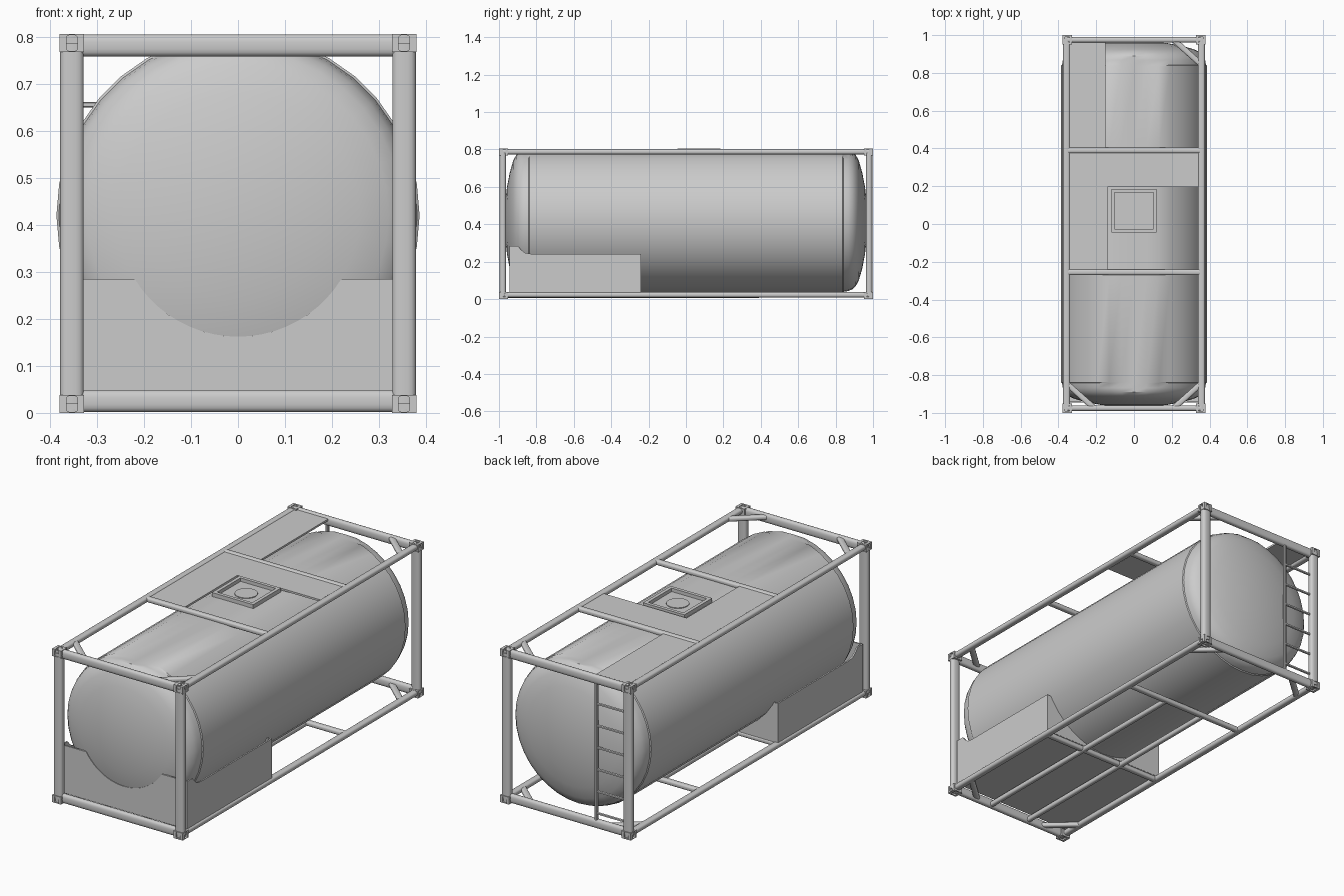
import bpy, bmesh, math
from mathutils import Vector, Matrix

if "Cube" in bpy.data.objects:
    bpy.data.objects.remove(bpy.data.objects["Cube"])


def finish(name, bm, smooth=True):
    bmesh.ops.recalc_face_normals(bm, faces=bm.faces)
    me = bpy.data.meshes.new(name)
    bm.to_mesh(me)
    bm.free()
    ob = bpy.data.objects.new(name, me)
    bpy.context.collection.objects.link(ob)
    if smooth:
        bpy.ops.object.select_all(action='DESELECT')
        bpy.context.view_layer.objects.active = ob
        ob.select_set(True)
        bpy.ops.object.shade_smooth_by_angle(angle=math.radians(35))
    return ob


def box(name, lo, hi):
    bm = bmesh.new()
    bmesh.ops.create_cube(bm, size=1)
    for v in bm.verts:
        v.co = [(a + b) / 2 + c * (b - a) for a, b, c in zip(lo, hi, v.co)]
    return finish(name, bm, False)


def bar(name, p, q, w, h, seg=20):
    """Rounded tube from p to q; w is its sideways size, h its other size."""
    p, q = Vector(p), Vector(q)
    d = (q - p).normalized()
    up = Vector((0, 1, 0)) if abs(d.z) > 0.9 else Vector((0, 0, 1))
    side = up.cross(d).normalized()
    rings = []
    bm = bmesh.new()
    for c in (p, q):
        ring = []
        for i in range(seg):
            a = 2 * math.pi * i / seg
            x, y = math.cos(a), math.sin(a)
            k = (abs(x) ** 3 + abs(y) ** 3) ** (-1 / 3)   # slightly squared
            ring.append(bm.verts.new(c + side * x * k * w / 2 + up * y * k * h / 2))
        rings.append(ring)
    for i in range(seg):
        j = (i + 1) % seg
        bm.faces.new((rings[0][i], rings[0][j], rings[1][j], rings[1][i]))
    for r in rings:
        bm.faces.new(r)
    return finish(name, bm)


def prism(name, pts, axis, a, b):
    """Extrude a closed 2D outline along x (pts = y,z) or y (pts = x,z)."""
    bm = bmesh.new()
    place = (lambda p, d: (d, p[0], p[1])) if axis == 'x' else (lambda p, d: (p[0], d, p[1]))
    ends = [[bm.verts.new(place(p, d)) for p in pts] for d in (a, b)]
    for ring in ends:
        bm.faces.new(ring)
    for i in range(len(pts)):
        bm.faces.new((ends[0][i - 1], ends[0][i], ends[1][i], ends[1][i - 1]))
    return finish(name, bm)


def arc(r, zc, a0, a1, n=20):
    angles = [math.radians(a0 + (a1 - a0) * i / n) for i in range(n + 1)]
    return [(r * math.cos(a), zc + r * math.sin(a)) for a in angles]


# Tank: lathed shell with domed ends and a flattened top
R, ZC, FLAT = 0.386, 0.42, 0.784
half = [(0.0, 0.970), (0.09, 0.967), (0.18, 0.957), (0.258, 0.942), (0.32, 0.924), (0.35, 0.908),
        (0.368, 0.889), (0.377, 0.868), (0.381, 0.842), (R, 0.838)]
profile = [(r, -y) for r, y in half] + [(R, -0.27), (R, 0.4)] + [(r, y) for r, y in reversed(half)]
bm = bmesh.new()
vs = [bm.verts.new((0, y, r)) for r, y in profile]
es = [bm.edges.new(e) for e in zip(vs, vs[1:])]
bmesh.ops.spin(bm, geom=vs + es, cent=(0, 0, 0), axis=(0, 1, 0), angle=2 * math.pi, steps=36)
bmesh.ops.remove_doubles(bm, verts=bm.verts, dist=1e-5)
for v in bm.verts:
    v.co.z = min(v.co.z + ZC, FLAT)
finish("tank_shell", bm)

# Frame: posts, rails and corner castings
X, Y = 0.353, 0.979
for sx in (-1, 1):
    for z in (0.023, 0.788):
        bar("side_rail", (sx * 0.357, -Y, z), (sx * 0.357, Y, z), 0.036, 0.028)
    for sy in (-1, 1):
        bar("corner_post", (sx * X, sy * Y, 0.02), (sx * X, sy * Y, 0.785), 0.05, 0.034)
        for z in (0.019, 0.786):
            bm = bmesh.new()
            bmesh.ops.create_cube(bm, size=1, matrix=Matrix.Translation((sx * X, sy * 0.9755, z))
                                  @ Matrix.Diagonal((0.052, 0.049, 0.038, 1)))
            bm.normal_update()
            zs = -1 if z < 0.4 else 1
            outer = [f for f in bm.faces if f.normal.dot(Vector((sx, sy, zs))) > 0.5]
            bmesh.ops.inset_individual(bm, faces=outer, thickness=0.011, depth=0)
            # Oval pocket in each outer face
            spots = [(f.calc_center_median(), f.normal.copy()) for f in outer]
            corners = []
            for f, (c, n) in zip(outer, spots):
                tall = (0.65, 0.65, 1.5) if abs(n.z) < 0.5 else (0.65, 1, 1)
                for v in f.verts:
                    v.co = c + Vector([a * b for a, b in zip(v.co - c, tall)])
                corners += list(f.verts)
            bmesh.ops.bevel(bm, geom=corners, offset=0.006, segments=3, profile=0.5, affect='VERTICES')
            for c, n in spots:
                f = min(bm.faces, key=lambda g: (g.calc_center_bounds() - c).length)
                moved = bmesh.ops.extrude_discrete_faces(bm, faces=[f])['faces'][0]
                bmesh.ops.translate(bm, verts=moved.verts, vec=n * -0.008)
            finish("corner_casting", bm)
for sy in (-1, 1):
    for z in (0.025, 0.781):
        bar("end_rail", (-X, sy * 0.975, z), (X, sy * 0.975, z), 0.03, 0.046)

# Cross bars, underframe and corner braces
for y in (-0.255, 0.39):
    bar("top_cross_bar", (-0.35, y, 0.79), (0.35, y, 0.79), 0.03, 0.026)
    bar("bottom_cross_bar", (-0.35, y, 0.022), (0.35, y, 0.022), 0.03, 0.026)
for x in (-0.12, 0.12):
    bar("bottom_long_beam", (x, -0.97, 0.018), (x, 0.39, 0.018), 0.026, 0.026)
for sx in (-1, 1):
    for sy in (-1, 1):
        for z in (0.022, 0.787):
            if (sx, sy, z) != (-1, 1, 0.787):
                bar("corner_brace", (sx * 0.35, sy * 0.85, z), (sx * 0.21, sy * 0.975, z), 0.03, 0.024)

# Front skirt: end plate wrapped round the dome, side, rear and floor plates
plate = ([(-0.36, 0.035), (0.36, 0.035), (0.36, 0.285), (0.221, 0.285)]
         + arc(0.258, ZC, -31.6, -148.4) + [(-0.221, 0.285), (-0.36, 0.285)])
prism("front_skirt", plate, 'y', -0.945, -0.937)
side = [(-0.945, 0.035), (-0.24, 0.035), (-0.24, 0.242), (-0.83, 0.242), (-0.86, 0.247),
        (-0.88, 0.262), (-0.90, 0.285), (-0.945, 0.285)]
for s in (-1, 1):
    prism("side_skirt", side, 'x', s * 0.358, s * 0.366)
    rear = [(0.36, 0.035), (0.36, 0.242)] + arc(0.383, ZC, -28, -80, 10) + [(0.06, 0.035)]
    prism("rear_skirt", [(s * x, z) for x, z in rear], 'y', -0.248, -0.241)
box("skirt_floor", (-0.36, -0.94, 0.033), (0.36, -0.242, 0.038))

# Walkway plates
box("walkway_middle", (-0.345, -0.245, 0.787), (-0.14, 0.385, 0.797))
box("walkway_rear", (-0.345, 0.395, 0.787), (-0.15, 0.97, 0.797))
box("walkway_cross", (-0.14, 0.195, 0.787), (0.345, 0.385, 0.797))

# Manhole tray with round lid
x0, x1, y0, y1, t = -0.12, 0.12, -0.045, 0.185, 0.018
for lo, hi in (((x0, y0), (x1, y0 + t)), ((x0, y1 - t), (x1, y1)),
               ((x0, y0 + t), (x0 + t, y1 - t)), ((x1 - t, y0 + t), (x1, y1 - t))):
    box("manhole_rim", (*lo, 0.755), (*hi, 0.804))
box("manhole_floor", (x0 + t, y0 + t, 0.76), (x1 - t, y1 - t, 0.786))
bm = bmesh.new()
bmesh.ops.create_cone(bm, cap_ends=True, segments=40, radius1=0.055, radius2=0.055, depth=0.02,
                      matrix=Matrix.Translation((0, 0.068, 0.780)))
finish("manhole_lid", bm)

# Rear ladder
bar("ladder_rail", (-0.165, 0.978, 0.03), (-0.165, 0.978, 0.78), 0.016, 0.016, 12)
for i in range(6):
    z = 0.655 - 0.115 * i
    bar("ladder_rung", (-0.34, 0.978, z), (-0.165, 0.978, z), 0.012, 0.012, 10)
